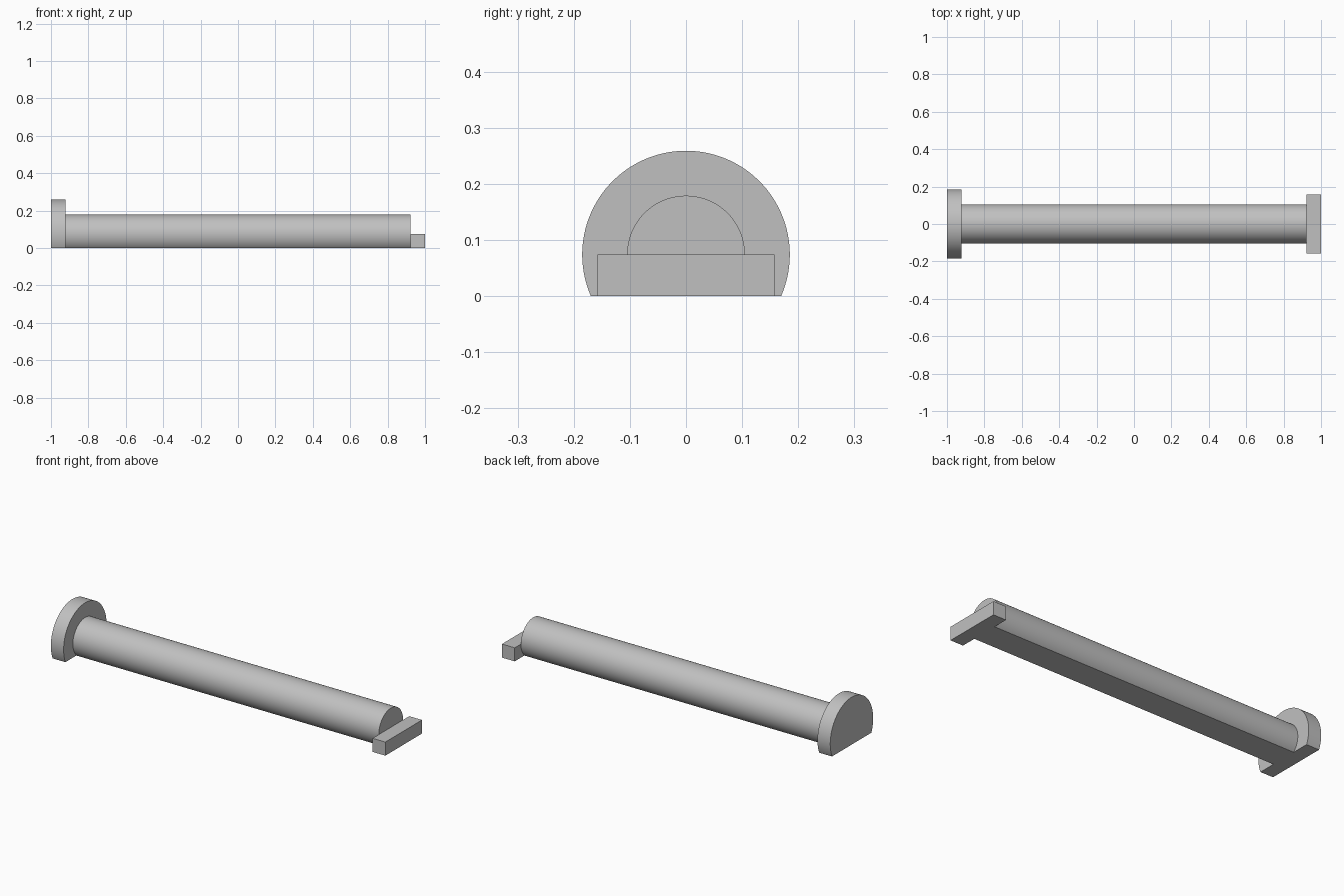
import bpy
import bmesh
from math import asin, cos, pi, radians, sin

cube = bpy.data.objects.get("Cube")
if cube:
    bpy.data.objects.remove(cube, do_unlink=True)

AXIS_Z = 0.074      # height of the pin's axis above its flat underside
END = 0.923         # where the shaft meets the end pieces

grey = bpy.data.materials.new("light_grey")
grey.use_nodes = True
grey.diffuse_color = (0.53, 0.53, 0.53, 1)
grey.node_tree.nodes["Principled BSDF"].inputs["Base Color"].default_value = grey.diffuse_color


def extrude_profile(name, points, x0, x1):
    """Extrude a closed (y, z) outline along x."""
    bm = bmesh.new()
    face = bm.faces.new([bm.verts.new((x0, y, z)) for y, z in points])
    result = bmesh.ops.extrude_face_region(bm, geom=[face])
    moved = [v for v in result["geom"] if isinstance(v, bmesh.types.BMVert)]
    bmesh.ops.translate(bm, verts=moved, vec=(x1 - x0, 0, 0))
    bmesh.ops.recalc_face_normals(bm, faces=bm.faces)
    mesh = bpy.data.meshes.new(name)
    bm.to_mesh(mesh)
    bm.free()
    mesh.materials.append(grey)
    obj = bpy.data.objects.new(name, mesh)
    bpy.context.collection.objects.link(obj)
    bpy.ops.object.select_all(action="DESELECT")
    obj.select_set(True)
    bpy.context.view_layer.objects.active = obj
    bpy.ops.object.shade_smooth_by_angle(angle=radians(30))
    return obj


def flat_circle(radius, steps=72):
    """Circle around the axis, cut off flat at z = 0."""
    start = -asin(AXIS_Z / radius)
    sweep = pi - 2 * start
    angles = [start + sweep * i / steps for i in range(steps + 1)]
    return [(radius * cos(a), AXIS_Z + radius * sin(a)) for a in angles]


# Long round shaft with a flat underside
extrude_profile("shaft", flat_circle(0.105), -END, END)

# Wide head on the right end
extrude_profile("head_flange", flat_circle(0.185), -1, -END)

# Low crossbar on the left end
w = 0.158
extrude_profile("end_crossbar", [(-w, 0), (w, 0), (w, AXIS_Z), (-w, AXIS_Z)], END, 1)
